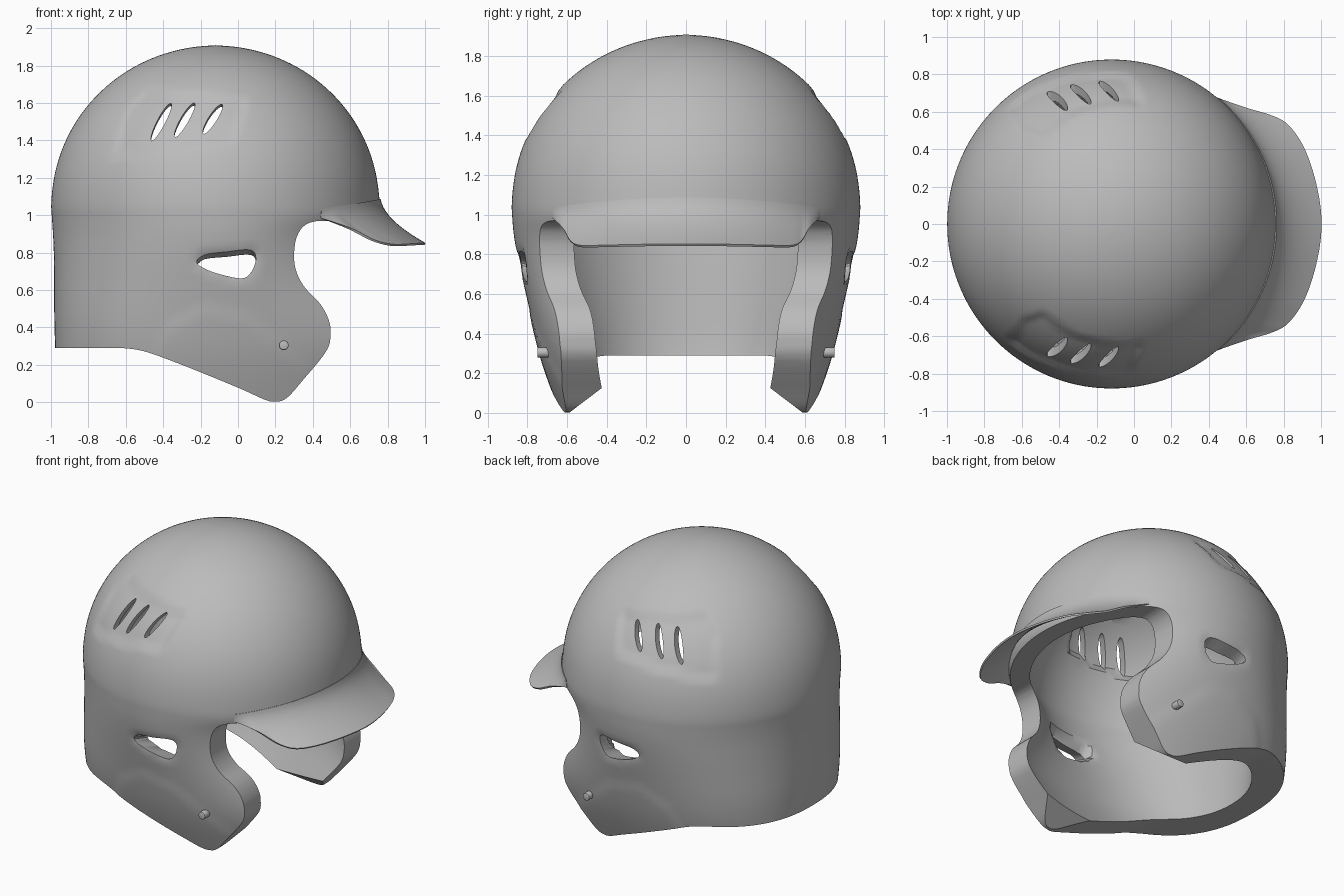
import bpy, bmesh, math
from mathutils import Vector

if "Cube" in bpy.data.objects:
    bpy.data.objects.remove(bpy.data.objects["Cube"])

grey = bpy.data.materials.new("helmet grey")
grey.use_nodes = True
grey.diffuse_color = (0.5, 0.5, 0.5, 1)
grey.node_tree.nodes["Principled BSDF"].inputs["Base Color"].default_value = (0.5, 0.5, 0.5, 1)


def make(name, verts, faces):
    mesh = bpy.data.meshes.new(name)
    mesh.from_pydata(verts, [], faces)
    bm = bmesh.new()
    bm.from_mesh(mesh)
    bmesh.ops.recalc_face_normals(bm, faces=bm.faces)
    bm.to_mesh(mesh)
    bm.free()
    mesh.materials.append(grey)
    obj = bpy.data.objects.new(name, mesh)
    bpy.context.collection.objects.link(obj)
    return obj


def activate(obj):
    bpy.ops.object.select_all(action='DESELECT')
    obj.select_set(True)
    bpy.context.view_layer.objects.active = obj


def apply_mod(obj, kind, **settings):
    mod = obj.modifiers.new(kind.title(), kind)
    for key, value in settings.items():
        setattr(mod, key, value)
    activate(obj)
    bpy.ops.object.modifier_apply(modifier=mod.name)


def cut(obj, cutter):
    apply_mod(obj, 'BOOLEAN', operation='DIFFERENCE', solver='EXACT', object=cutter)
    bpy.data.objects.remove(cutter)


def smooth(obj, degrees=35):
    activate(obj)
    bpy.ops.object.shade_smooth_by_angle(angle=math.radians(degrees))


def spline(points, steps=5, closed=False):
    """Catmull-Rom curve through the points."""
    pts = [Vector(p) for p in points]
    n = len(pts)
    out = []
    for i in range(n if closed else n - 1):
        if closed:
            a, b, c, d = (pts[(i + k) % n] for k in (-1, 0, 1, 2))
        else:
            a, b, c, d = (pts[min(max(i + k, 0), n - 1)] for k in (-1, 0, 1, 2))
        for s in range(steps):
            t = s / steps
            out.append(0.5 * (2 * b + (c - a) * t + (2 * a - 5 * b + 4 * c - d) * t * t
                              + (3 * b - a - 3 * c + d) * t ** 3))
    return out if closed else out + [pts[-1]]


def prism(name, outline, place, low, high):
    """Extrude a 2D outline; place(point, depth) gives the 3D position."""
    n = len(outline)
    verts = [place(p, h) for h in (low, high) for p in outline]
    sides = [(i, (i + 1) % n, n + (i + 1) % n, n + i) for i in range(n)]
    return make(name, verts, sides + [tuple(range(n)), tuple(range(n, 2 * n))])


def cut_sides(obj, outline, slope, surface):
    """Cut an x, z outline through each side, sloping down to the inside."""
    for side in (-1, 1):
        cut(obj, prism("side_cutter", outline,
                       lambda p, h: (p[0], side * h, p[1] + slope * (h - surface)), 0.3, 1.1))


# Shell sections below the dome: height, back x, front x, half width, wall
CENTRE, SEGS = -0.12, 48
SKIRT = [(-0.2, -0.96, 0.95, 0.55, 0.22), (0, -0.97, 1, 0.63, 0.2),
         (0.15, -0.975, 1.05, 0.69, 0.19), (0.3, -0.98, 1.08, 0.74, 0.17),
         (0.45, -0.985, 1, 0.775, 0.165), (0.6, -0.985, 0.84, 0.81, 0.155),
         (0.75, -0.985, 0.72, 0.845, 0.145), (0.88, -0.99, 0.7, 0.87, 0.14),
         (0.95, -0.995, 0.745, 0.877, 0.13), (1, -0.998, 0.768, 0.88, 0.12)]


def loft(name, inner):
    rings = []
    for z, back, front, half, wall in SKIRT:
        w = wall if inner else 0
        square = min(max((0.9 - z) / 0.5, 0), 1) * (0.07 if inner else 0.17)
        rings.append((z - (0.2 if inner and z < 0 else 0),
                      CENTRE - back - w, front - CENTRE - w, half - w, 1 - square))
    w = 0.12 if inner else 0
    for k in range(9):
        c, s = math.cos(math.radians(10 * k)), math.sin(math.radians(10 * k))
        rings.append((1.05 + (0.86 - w) * s, (0.884 - w) * c, (0.882 - w) * c,
                      (0.884 - w) * c, 1))
    verts, faces = [], []
    for z, rb, rf, ry, power in rings:
        for i in range(SEGS):
            c, s = math.cos(math.tau * i / SEGS), math.sin(math.tau * i / SEGS)
            # The back of the skirt is squarer than an ellipse
            if c < 0:
                c = -abs(c) ** power
                s = math.copysign(abs(s) ** power, s)
            verts.append((CENTRE + (rf if c > 0 else rb) * c, ry * s, z))
    for j in range(len(rings) - 1):
        for i in range(SEGS):
            k = (i + 1) % SEGS
            faces.append((j * SEGS + i, j * SEGS + k, (j + 1) * SEGS + k, (j + 1) * SEGS + i))
    top = len(verts)
    verts.append((CENTRE, 0, 1.91 - w))
    last = top - SEGS
    faces += [(last + i, last + (i + 1) % SEGS, top) for i in range(SEGS)]
    faces.append(tuple(range(SEGS)))
    obj = make(name, verts, faces)
    apply_mod(obj, 'SUBSURF', levels=2)
    return obj


def press(obj, outline, depth, soft):
    """Sink a convex panel, given counter-clockwise in x, z, into both sides."""
    pts = [Vector(p) for p in outline]
    moves = []
    for v in obj.data.vertices:
        p = Vector((v.co.x, v.co.z))
        dist = min((b - a).normalized().cross(p - a) for a, b in zip(pts, pts[1:] + pts[:1]))
        t = min(max(dist / soft, 0), 1)
        if t > 0 and abs(v.co.y) > 0.2:
            moves.append((v, v.normal * depth * t * t * (3 - 2 * t)))
    for v, move in moves:
        v.co -= move


# Sunken vent panels, sunken ear surrounds, raised cheek panels
shell = loft("helmet_shell", False)
vent_panel = [(-0.69, 1.3), (-0.02, 1.4), (0.06, 1.62), (-0.5, 1.68), (-0.61, 1.57)]
ear_panel = [(-0.26, 0.73), (-0.12, 0.66), (0.02, 0.63), (0.1, 0.67), (0.14, 0.8),
             (0.1, 0.84), (-0.22, 0.82)]
press(shell, vent_panel, 0.015, 0.028)
press(shell, ear_panel, 0.014, 0.05)
press(shell, [(-0.5, 0.2), (0, -0.1), (0.5, -0.1), (0.4, 0.2), (0.05, 0.49),
              (-0.2, 0.53), (-0.4, 0.42)], -0.006, 0.05)

# Hollow inside, with pockets behind the vents and ears
hollow = loft("hollow_cutter", True)
press(hollow, vent_panel, -0.06, 0.03)
press(hollow, ear_panel, -0.06, 0.03)
cut(shell, hollow)

# Lower edge, cheek guards and face opening in one side outline
edge = spline([(-0.62, 0.29), (-0.5, 0.272), (-0.3, 0.2), (0, 0.078), (0.14, 0.015), (0.2, 0.003),
               (0.26, 0.022), (0.34, 0.11), (0.47, 0.27), (0.495, 0.36), (0.485, 0.44),
               (0.44, 0.525), (0.36, 0.61), (0.315, 0.69), (0.3, 0.77), (0.31, 0.87),
               (0.35, 0.94), (0.42, 0.968), (0.55, 0.968)])
outline = [Vector(p) for p in ((1.3, 0.968), (1.3, -0.6), (-1.3, -0.6), (-1.3, 0.29))] + edge
cut(shell, prism("opening_cutter", outline, lambda p, h: (p[0], h, p[1]), -1.2, 1.2))

# Sloped undersides of the cheek guards
for side in (-1, 1):
    wedge = [(side * 0.63, -0.03), (side * 0.3, 0.22), (side * 0.3, -0.1)]
    cut(shell, prism("wedge_cutter", wedge, lambda p, h: (h, p[0], p[1]), -0.3, 0.6))

# Three slanted vent slots through each side
for x, tilt, length in ((-0.41, 0.42, 0.126), (-0.285, 0.45, 0.118), (-0.135, 0.48, 0.107)):
    slot = []
    for i in range(24):
        a = math.tau * i / 24
        u, w = 0.023 * math.cos(a), length * math.sin(a)
        slot.append((x + u * math.cos(tilt) + w * math.sin(tilt),
                     1.505 - u * math.sin(tilt) + w * math.cos(tilt)))
    cut_sides(shell, slot, 0.3, 0.68)

# Ear holes
ear = spline([(-0.22, 0.745), (-0.18, 0.785), (-0.06, 0.8), (0.07, 0.815), (0.095, 0.765),
              (0.06, 0.69), (0, 0.67), (-0.14, 0.7)], 4, True)
cut_sides(shell, ear, 0.3, 0.83)
smooth(shell)

# Brim: swept from the forehead out to its rim
half = [(1, 0, 0.846), (0.975, 0.2, 0.846), (0.91, 0.4, 0.842), (0.82, 0.53, 0.841),
        (0.72, 0.583, 0.867), (0.6, 0.618, 0.927), (0.5, 0.65, 0.965), (0.44, 0.672, 0.985)]
rim = spline([(x, -y, z) for x, y, z in half[:0:-1]] + half, 6)
ACROSS = 10
verts, faces = [], []
for p in rim:
    fade = abs(p.y) / 0.672
    reach = math.sqrt(0.877 ** 2 - p.y ** 2)
    root = Vector((CENTRE + reach, p.y, 1.085 - 0.05 * fade ** 2))
    mid = root.lerp(p, 0.07)
    mid.z = root.z + (p.z - root.z) * 0.47
    for j in range(ACROSS + 1):
        t = j / ACROSS
        verts.append(root * (1 - t) ** 2 + mid * 2 * t * (1 - t) + p * t * t)
row = ACROSS + 1
for i in range(len(rim) - 1):
    for j in range(ACROSS):
        faces.append((i * row + j, i * row + j + 1, (i + 1) * row + j + 1, (i + 1) * row + j))
brim = make("brim", verts, faces)
apply_mod(brim, 'SOLIDIFY', thickness=0.012, offset=0)
smooth(brim, 50)

# Cheek guard bolts
for side, label in ((1, "left"), (-1, "right")):
    bpy.ops.mesh.primitive_cylinder_add(vertices=20, radius=0.026, depth=0.08,
                                        location=(0.245, side * 0.71, 0.305),
                                        rotation=(math.pi / 2, 0, 0))
    bolt = bpy.context.object
    bolt.name = label + "_bolt"
    bolt.data.materials.append(grey)
    apply_mod(bolt, 'BEVEL', width=0.006, segments=2)
    smooth(bolt)
